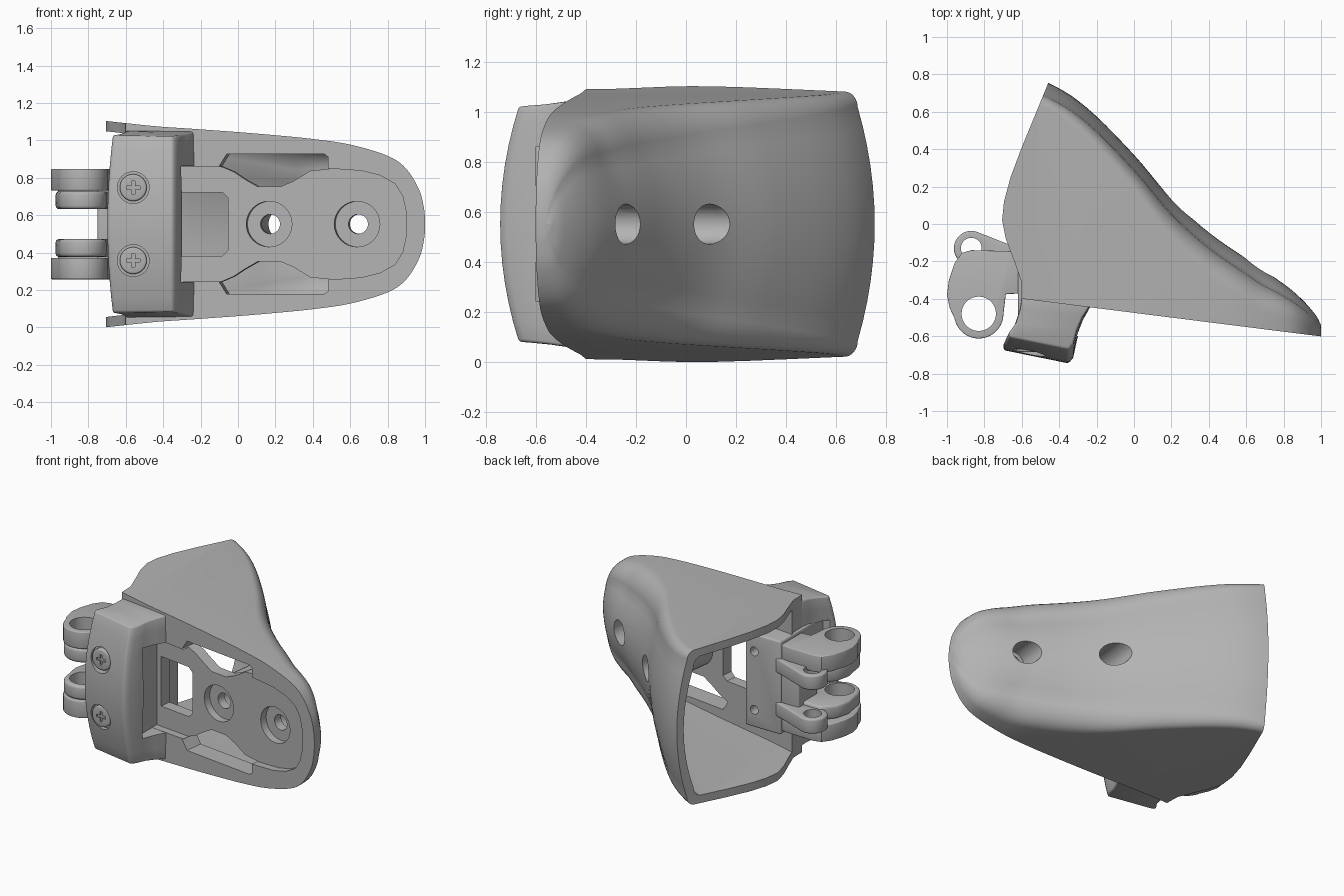
import bpy, bmesh, math
from mathutils import Vector

cube = bpy.data.objects.get("Cube")
if cube:
    bpy.data.objects.remove(cube, do_unlink=True)

ZC = 0.5525          # mid height
SLOPE = 0.126        # tilt of the front face

mat = bpy.data.materials.new("plain grey")
mat.use_nodes = True
GREY = (0.45, 0.45, 0.45, 1)
mat.diffuse_color = GREY
mat.node_tree.nodes["Principled BSDF"].inputs["Base Color"].default_value = GREY


def front(x):
    return -0.475 - SLOPE * x


def circle(cx, cy, r, a0=0, a1=360, n=32):
    full = a1 - a0 == 360
    angles = [math.radians(a0 + (a1 - a0) * i / (n if full else n - 1)) for i in range(n)]
    return [(cx + r * math.cos(a), cy + r * math.sin(a)) for a in angles]


def skin(name, rings):
    """Closed solid through a list of equal rings of points."""
    bm = bmesh.new()
    loops = [[bm.verts.new(p) for p in ring] for ring in rings]
    n = len(loops[0])
    for a, b in zip(loops, loops[1:]):
        for i in range(n):
            j = (i + 1) % n
            bm.faces.new((a[i], a[j], b[j], b[i]))
    bm.faces.new(loops[0])
    bm.faces.new(loops[-1])
    bmesh.ops.recalc_face_normals(bm, faces=bm.faces)
    me = bpy.data.meshes.new(name)
    bm.to_mesh(me)
    bm.free()
    ob = bpy.data.objects.new(name, me)
    bpy.context.collection.objects.link(ob)
    return ob


def up_prism(name, pts, z0, z1):
    return skin(name, [[(x, y, ZC + z) for x, y in pts] for z in (z0, z1)])


def y_prism(name, pts, y0, y1):
    return skin(name, [[(x, y, ZC + z) for x, z in pts] for y in (y0, y1)])


def front_prism(name, pts, d0, d1):
    """Prism square to the tilted front face, from depth d0 to d1."""
    return skin(name, [[(x + SLOPE * d, front(x) + d, ZC + z) for x, z in pts] for d in (d0, d1)])


def box(name, x, y, z):
    return up_prism(name, [(x[0], y[0]), (x[1], y[0]), (x[1], y[1]), (x[0], y[1])], *z)


def finish(ob, cutters=(), bevel=0, keep=None):
    """Bevel, cut, bake the modifiers, then colour and smooth."""
    if bevel:
        m = ob.modifiers.new("bevel", "BEVEL")
        m.width, m.segments, m.limit_method = bevel, 3, "ANGLE"
        m.angle_limit = math.radians(40)
    jobs = [(c, "DIFFERENCE") for c in cutters] + ([(keep, "INTERSECT")] if keep else [])
    for c, op in jobs:
        c.hide_render = True
        m = ob.modifiers.new("cut", "BOOLEAN")
        m.object, m.operation, m.solver = c, op, "EXACT"
    bpy.context.view_layer.update()
    dg = bpy.context.evaluated_depsgraph_get()
    me = bpy.data.meshes.new_from_object(ob.evaluated_get(dg))
    ob.modifiers.clear()
    ob.data = me
    me.materials.clear()
    me.materials.append(mat)
    for p in me.polygons:
        p.material_index = 0
    for c, _ in jobs:
        bpy.data.objects.remove(c, do_unlink=True)
    bpy.ops.object.select_all(action="DESELECT")
    ob.select_set(True)
    bpy.context.view_layer.objects.active = ob
    bpy.ops.object.shade_smooth_by_angle(angle=math.radians(32))
    return ob


# Housing stations: x, half height, back y
ROWS = [Vector(r) for r in (
    (-.8, .562, .88), (-.46, .525, .755), (-.25, .51, .62), (0, .492, .37),
    (.2, .475, .135), (.4, .455, -.045), (.6, .425, -.185), (.8, .365, -.32),
    (.9, .295, -.405), (.97, .18, -.485), (.995, .08, -.53), (1, .02, -.545))]


def stations(steps=5):
    out = []
    for i in range(len(ROWS) - 1):
        p0, p1, p2 = ROWS[max(i - 1, 0)], ROWS[i], ROWS[i + 1]
        p3 = ROWS[min(i + 2, len(ROWS) - 1)]
        for k in range(steps):
            t = k / steps
            out.append(p1 + (p2 - p0) * t / 2 + (p0 * 2 - p1 * 5 + p2 * 4 - p3) * t * t / 2
                       + (p1 * 3 - p0 - p2 * 3 + p3) * t ** 3 / 2)
    return out + [ROWS[-1]]


def housing_loft(name, inset=0.0, depth=0.0, x_end=2):
    rings = []
    for x, h, back in stations():
        if x > x_end:
            break
        f, back, h = front(x) + depth, back - inset, h - inset
        room = back - f
        crown = min(.08, .25 * room)
        r = min(max(.04, min(.13, .04 + .12 * (x + .46))) + .02, .45 * room, .8 * h)
        half = [(f, h)]
        for i in range(8, -1, -1):
            a = math.pi / 2 * (8 - i) / 8
            half.append((back - crown - r + r * math.sin(a), h - r + r * math.cos(a)))
        for k in range(1, 6):
            s = 1 - k / 6
            half.append((back - crown * s * s, (h - r) * s))
        ring = half + [(back, 0)] + [(y, -z) for y, z in reversed(half)]
        x -= inset if x < -.79 else 0
        rings.append([(x, y, ZC + z) for y, z in ring])
    return skin(name, rings)


# Housing: outer loft, cavity, open end, recessed front, ports and bores
def bores():
    out = []
    for x in (.16, .63):
        out += [front_prism("bore", circle(x, 0, .052), -.3, 1.5),
                front_prism("counterbore", circle(x, 0, .122), -.3, .1),
                front_prism("back_bore", circle(x, 0, .08), .16, 1.5)]
    return out


open_end = up_prism("open_end", [
    (-.32, 1.1), (-.46, .75), (-.53, .58), (-.6, .41), (-.66, .25), (-.695, .12), (-.705, .02),
    (-.685, -.08), (-.64, -.2), (-.605, -.3), (-.6, -.5), (-1.3, -.7), (-1.3, 1.1)], -1, 1)
edge = [(-.9, .315), (.45, .3), (.66, .285), (.76, .26), (.84, .215), (.88, .15), (.9, .06)]
recess = front_prism("recess", edge + [(x, -z) for x, z in reversed(edge)], -.4, .05)
window = front_prism("window", [(-.32, -.17), (-.09, -.17), (-.06, -.14), (-.06, .14),
                                (-.09, .17), (-.32, .17)], -.3, .22)
port = [(-.1, .31), (-.06, .375), (.46, .375), (.48, .36), (.48, .295), (.38, .285), (.29, .23),
        (.22, .2), (.1, .2), (.03, .24), (-.03, .28)]
ports = [front_prism("port", [(x, s * z) for x, z in port], -.3, .18) for s in (1, -1)]
finish(housing_loft("housing"),
       [housing_loft("cavity", .055, .13, .82), open_end, recess, window] + ports + bores())

# Tubes carrying the bores through the cavity
for x in (.16, .63):
    finish(front_prism("bore_tube", circle(x, 0, .135), .06, 1.3), bores(),
           keep=housing_loft("tube_limit", .02, .03))

# Clamp bar across the front, bowed outward in the middle
bar_profile = [(-.6, -.39), (-.615, -.47), (-.65, -.57), (-.7, -.645), (-.695, -.675),
               (-.35, -.745), (-.325, -.715), (-.305, -.62), (-.275, -.53), (-.23, -.44)]
bar_rings = []
for i in range(13):
    t = i / 6 - 1
    ring = []
    for x, y in bar_profile:
        w = min(1, max(0, (-.4 - y) / .3))
        left = .035 * t * t * w if x < -.5 else 0
        ring.append((x + left, y + .075 * t * t * w, ZC + t * (.5 - .03 * w)))
    bar_rings.append(ring)
sockets = [y_prism("socket", circle(-.56, s * .195, .085), -.9, -.65) for s in (1, -1)]
finish(skin("clamp_bar", bar_rings),
       [box("bar_gap", (-.9, 0), (-.6, -.2), (-.31, .31))] + sockets, bevel=.02)

# Cross-head screws
for s in (1, -1):
    z = s * .195
    arms = [box("slot", (-.56 - a, -.56 + a), (-.8, -.672), (z - b, z + b))
            for a, b in ((.035, .009), (.009, .035))]
    finish(y_prism("screw", circle(-.56, z, .072), -.63, -.685), arms, bevel=.01)

# Hinge block
finish(box("hinge_block", (-.62, -.35), (-.61, -.14), (-.32, .32)),
       [y_prism("pin_hole", circle(-.42, s * .2, .03), -.25, 0) for s in (1, -1)], bevel=.012)
finish(box("hinge_web", (-.75, -.58), (-.36, -.15), (-.2, .2)), bevel=.012)

# Hinge prongs: outer lugs, inner lugs and small rear lugs on both sides
PIN, REAR = (-.83, -.48), (-.87, -.13)
outer = [(-.58, -.16), (-.67, -.145), (-.87, -.14), (-.92, -.155), (-.96, -.21), (-.99, -.3),
         (-1, -.38), (-.985, -.45)] + circle(*PIN, .132, 190, 360) + [(-.685, -.375), (-.58, -.37)]
inner = [(-.58, -.2), (-.88, -.2), (-.95, -.28), (-.975, -.38)] \
    + circle(*PIN, .127, 180, 360) + [(-.69, -.37), (-.58, -.36)]
rear = [(-.58, -.14), (-.68, -.105)] + circle(*REAR, .093, 65, 270) + [(-.8, -.24), (-.58, -.3)]
for s in (1, -1):
    for name, outline, (cx, cy), r, z0, z1, bevel in (
            ("outer_lug", outer, PIN, .092, .18, .295, .006),
            ("inner_lug", inner, PIN, .092, .08, .175, .018),
            ("rear_lug", rear, REAR, .056, .1, .2, .012)):
        hole = up_prism("pin_bore", circle(cx, cy, r), -1, 1)
        finish(up_prism(name, outline, s * z0, s * z1), [hole], bevel=bevel)
